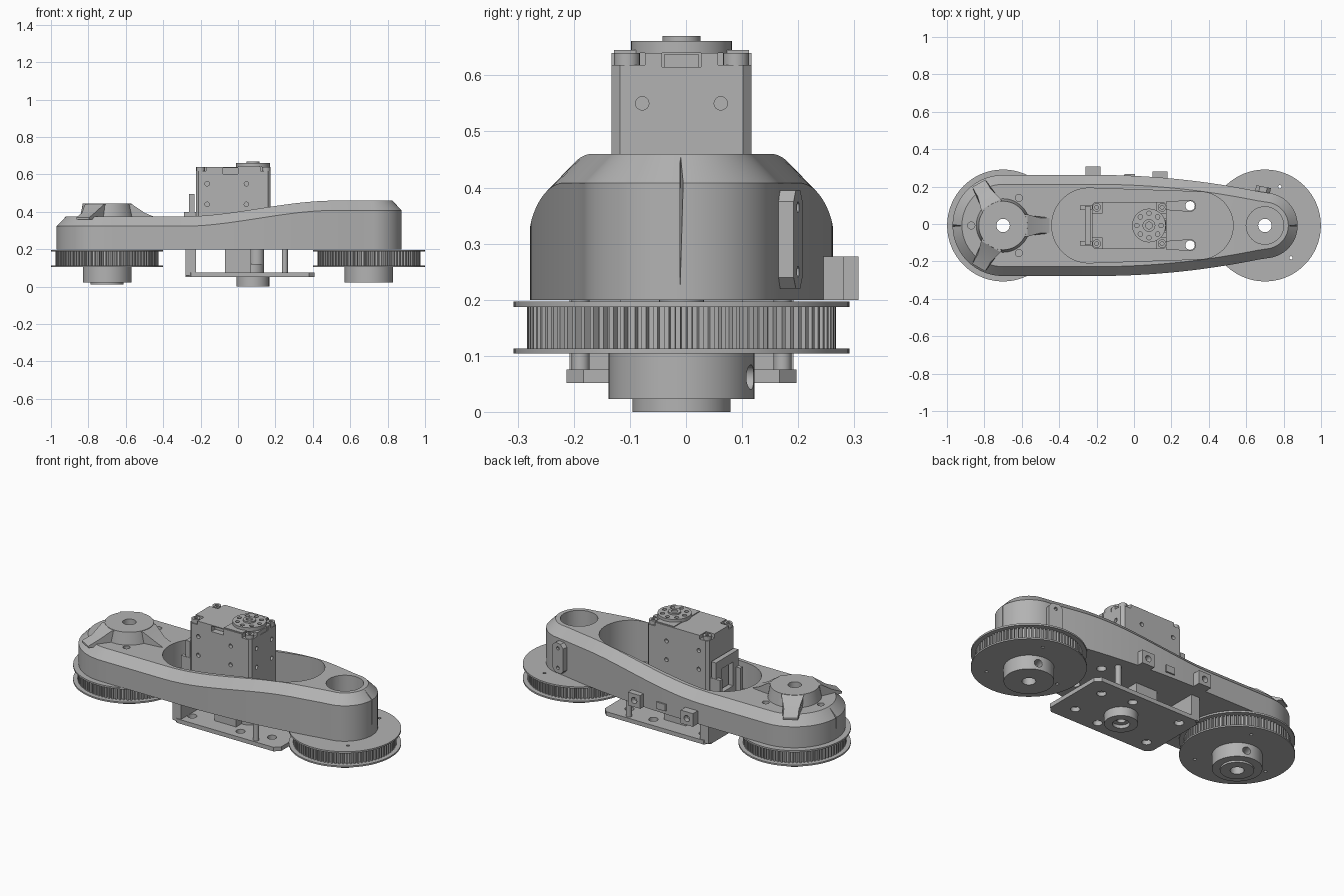
import bpy, bmesh, math
from mathutils import Matrix, Vector

if "Cube" in bpy.data.objects:
    bpy.data.objects.remove(bpy.data.objects["Cube"])

grey = bpy.data.materials.new("machined_grey")
grey.use_nodes = True
grey.diffuse_color = (0.45, 0.45, 0.45, 1)
grey.node_tree.nodes["Principled BSDF"].inputs["Base Color"].default_value = (0.45, 0.45, 0.45, 1)
parts = []
Y_SHIFT = -0.008


def finish(name, bm):
    bmesh.ops.recalc_face_normals(bm, faces=bm.faces)
    mesh = bpy.data.meshes.new(name)
    bm.to_mesh(mesh)
    bm.free()
    mesh.materials.append(grey)
    obj = bpy.data.objects.new(name, mesh)
    bpy.context.collection.objects.link(obj)
    parts.append(obj)
    return obj


def prism(name, pts, z0, z1):
    bm = bmesh.new()
    face = bm.faces.new([bm.verts.new((x, y, z0)) for x, y in pts])
    new = bmesh.ops.extrude_face_region(bm, geom=[face])["geom"]
    bmesh.ops.translate(bm, vec=(0, 0, z1 - z0),
                        verts=[v for v in new if isinstance(v, bmesh.types.BMVert)])
    return finish(name, bm)


def box(name, x0, x1, y0, y1, z0, z1):
    return prism(name, [(x0, y0), (x1, y0), (x1, y1), (x0, y1)], z0, z1)


def chamfered(x0, x1, y0, y1, c):
    return [(x0 + c, y0), (x1 - c, y0), (x1, y0 + c), (x1, y1 - c),
            (x1 - c, y1), (x0 + c, y1), (x0, y1 - c), (x0, y0 + c)]


def arc(x, y, r, a0, a1, n):
    return [(x + r * math.cos(math.radians(a0 + (a1 - a0) * i / n)),
             y + r * math.sin(math.radians(a0 + (a1 - a0) * i / n))) for i in range(n + 1)]


def disc(name, x, y, r, z0, z1, n=32):
    return prism(name, arc(x, y, r, 0, 360, n)[:-1], z0, z1)


def rod(name, centre, direction, r, length, n=24):
    bm = bmesh.new()
    rot = Vector(direction).to_track_quat("Z", "Y").to_matrix().to_4x4()
    bmesh.ops.create_cone(bm, cap_ends=True, segments=n, radius1=r, radius2=r, depth=length,
                          matrix=Matrix.Translation(centre) @ rot)
    return finish(name, bm)


def boolean(obj, tools, operation="DIFFERENCE"):
    for tool in tools:
        mod = obj.modifiers.new("cut", "BOOLEAN")
        mod.operation, mod.solver, mod.object = operation, "EXACT", tool
    bpy.context.view_layer.update()
    deps = bpy.context.evaluated_depsgraph_get()
    result = bpy.data.meshes.new_from_object(obj.evaluated_get(deps))
    obj.modifiers.clear()
    obj.data = result
    for tool in tools:
        parts.remove(tool)
        bpy.data.objects.remove(tool)
    return obj


# Housing: tapered outline, rising top, chamfered rim
def half_width(x):
    return 0.27 - 0.095 * (max(0, x + 0.2) / 0.9) ** 2


def top_z(x):
    t = min(1, max(0, (x + 0.3) / 0.82))
    return 0.375 + 0.085 * t * t * (3 - 2 * t)


upper = arc(-0.7, 0, 0.27, 179, 90, 24)
upper += [(x, half_width(x)) for x in [-0.7 + 1.4 * i / 40 for i in range(1, 40)]]
upper += arc(0.7, 0, 0.175, 84, 1, 24)
bm = bmesh.new()
rows = []
for i, (x, y) in enumerate(upper):
    a, b = Vector(upper[max(i - 1, 0)]), Vector(upper[min(i + 1, len(upper) - 1)])
    d = (b - a).normalized()
    ix, iy = x + d.y * 0.05, max(y - d.x * 0.05, 0.002)
    ring = [(x, y, 0.2), (x, y, top_z(x) - 0.052), (ix, iy, top_z(ix))]
    ring += [(px, -py, pz) for px, py, pz in reversed(ring)]
    rows.append([bm.verts.new(p) for p in ring])
for r, s in zip(rows, rows[1:]):
    for k in range(6):
        bm.faces.new((r[k], r[(k + 1) % 6], s[(k + 1) % 6], s[k]))
bm.faces.new(rows[0])
bm.faces.new(rows[-1])
housing = finish("housing", bm)
pocket = arc(-0.24, 0, 0.2, 90, 270, 32) + arc(0.35, 0, 0.18, -90, 90, 32)
cutters = [prism("pocket", pocket, 0.22, 1), disc("end_pocket", 0.7, 0, 0.1, 0.26, 1, 48)]
for x, y, r in ((0.7, 0, 0.036), (-0.7, 0, 0.036), (0.3, 0.105, 0.025), (0.3, -0.105, 0.025)):
    cutters.append(disc("bore", x, y, r, 0, 1))
for a in (60, 180, 300):
    x, y = arc(-0.7, 0, 0.17, a, a, 1)[0]
    cutters.append(disc("screw_hole", x, y, 0.019, 0.3, 1))
boolean(housing, cutters)

# Bearing boss with three sloping ribs
bm = bmesh.new()
bmesh.ops.create_cone(bm, cap_ends=True, segments=64, radius1=0.148, radius2=0.13, depth=0.095,
                      matrix=Matrix.Translation((-0.7, 0, 0.3975)))
boss = finish("bearing_boss", bm)
boolean(boss, [disc("bore", -0.7, 0, 0.036, 0, 1)])
for a in (0, 120, 240):
    bm = bmesh.new()
    spin = Matrix.Translation((-0.7, 0, 0)) @ Matrix.Rotation(math.radians(a), 4, "Z")
    sides = [[bm.verts.new(spin @ Vector((x, s * w, z))) for x, w, z in
              ((0.08, 0.06, 0.36), (0.08, 0.06, 0.443), (0.13, 0.06, 0.443),
               (0.2, 0.04, 0.395), (0.26, 0.04, 0.37), (0.26, 0.04, 0.36))] for s in (-1, 1)]
    bm.faces.new(sides[0])
    bm.faces.new(sides[1])
    for k in range(6):
        j = (k + 1) % 6
        bm.faces.new((sides[0][k], sides[0][j], sides[1][j], sides[1][k]))
    finish("boss_rib", bm)

# Toothed pulleys with flanges and hubs
for px in (-0.7, 0.7):
    teeth = []
    for i in range(84):
        for step, r in ((0, 0.262), (0.4, 0.262), (0.5, 0.275), (0.9, 0.275)):
            teeth += arc(px, 0, r, (i + step) * 360 / 84, 0, 1)[:1]
    rims = [prism("pulley_teeth", teeth, 0.108, 0.192),
            disc("lower_flange", px, 0, 0.299, 0.104, 0.113, 96),
            disc("upper_flange", px, 0, 0.299, 0.187, 0.197, 96)]
    hub = disc("pulley_hub", px, 0, 0.13, 0.023, 0.108, 64)
    for rim in rims:
        tools = [disc("bore", px, 0, 0.036, -1, 1)]
        for a in (73, 193, 313):
            x, y = arc(px, 0, 0.222, a - 4, 0, 1)[0]
            tools.append(disc("hole", x, y, 0.009, -1, 1, 12))
        boolean(rim, tools)
    boolean(hub, [disc("bore", px, 0, 0.036, -1, 1),
                  rod("set_screw", (px + 0.035, 0.11, 0.062), (0.3, 1, 0), 0.022, 0.08)])
collar = disc("hub_collar", -0.7, 0, 0.0875, 0.012, 0.03, 48)
boolean(collar, [disc("bore", -0.7, 0, 0.036, -1, 1)])

# Servo body, recessed corners, ports and side screw holes
servo = prism("servo_body", chamfered(-0.225, 0.175, -0.125, 0.125, 0.015), 0.2, 0.64)
corners = [(x, y) for x in (-0.2, 0.15) for y in (-0.097, 0.097)]
tools = [box("notch", x - 0.03, x + 0.03, y - 0.032, y + 0.032, 0.618, 0.7) for x, y in corners]
tools += [box("port", -0.08, 0, -0.2, -0.09, 0.602, 0.635),
          box("port", 0.15, 0.2, -0.035, 0.035, 0.615, 0.7)]
for x in (-0.165, 0.045):
    for z in (0.44, 0.55):
        tools += [rod("hole", (x, s * 0.125, z), (0, 1, 0), 0.012, 0.04, 16) for s in (-1, 1)]
for y in (-0.07, 0.07):
    for z in (0.44, 0.55):
        tools.append(rod("hole", (0.175, y, z), (1, 0, 0), 0.012, 0.04, 16))
boolean(servo, tools)
for x, y in corners:
    boolean(disc("servo_screw", x, y, 0.023, 0.61, 0.64, 20),
            [disc("socket", x, y, 0.011, 0.625, 1, 6)])
box("port_plug", 0.14, 0.172, -0.03, 0.03, 0.615, 0.638)
box("servo_cover", 0, 0.118, -0.12, 0.12, 0.63, 0.645)

# Output horn
horn = disc("servo_horn", 0.08, 0, 0.09, 0.64, 0.661, 48)
boolean(horn, [disc("hole", *arc(0.08, 0, 0.065, a, a, 1)[0], 0.012, 0.6, 1, 14)
               for a in range(0, 360, 45)])
boolean(disc("horn_centre", 0.08, 0, 0.034, 0.65, 0.67), [disc("hole", 0.08, 0, 0.018, 0.655, 1)])

# Fork bracket beside the servo and slotted tabs in the pocket
fork = box("fork_bracket", -0.262, -0.232, -0.105, 0.105, 0.21, 0.495)
boolean(fork, [box("slot", -0.4, -0.1, -0.055, 0.055, 0.3, 0.44)])
for s in (-1, 1):
    box("fork_foot", -0.29, -0.225, s * 0.095 - 0.012, s * 0.095 + 0.012, 0.21, 0.4)
    tab = prism("slotted_tab", arc(0.3, s * 0.105, 0.032, -90, 90, 12) +
                [(0.17, s * 0.105 + 0.022), (0.17, s * 0.105 - 0.022)], 0.21, 0.25)
    boolean(tab, [disc("hole", 0.3, s * 0.105, 0.025, 0, 1)])

# Lower mounting plate, posts, core block and shaft
plate = prism("mounting_plate", chamfered(-0.28, 0.41, -0.205, 0.205, 0.03), 0.052, 0.076)
boolean(plate, [disc("hole", x, s * y, 0.025, -1, 1) for s in (-1, 1)
                for x, y in ((0.3, 0.105), (-0.2, 0.13), (0.12, 0.14))])
box("end_wall", -0.28, -0.225, -0.2, 0.2, 0.06, 0.21)
box("core_block", -0.07, 0.07, -0.11, 0.11, 0.07, 0.21)
for s in (-1, 1):
    disc("plate_post", 0.25, s * 0.18, 0.016, 0.07, 0.21, 20)
disc("lower_shaft", 0.1, 0, 0.04, 0.07, 0.21)
disc("shaft_ring", 0.08, 0, 0.06, 0.07, 0.12)
boolean(disc("lower_bearing", 0.08, 0, 0.0875, 0, 0.06, 48),
        [disc("bore", 0.08, 0, 0.045, -1, 0.02), disc("pin", 0.08, 0, 0.022, -1, 0.045)])

# Cable clips, pointer and side plate on the rear wall
for x, y1 in ((-0.22, 0.315), (0.14, 0.29)):
    clip = box("cable_clip", x - 0.04, x + 0.04, y1 - 0.07, y1, 0.2, 0.277)
    boolean(clip, [rod("hole", (x, y1, 0.238), (0, 1, 0), 0.018, 0.06)])
prism("rear_pointer", [(-0.06, 0.255), (0.005, 0.255), (0.005, 0.275), (-0.05, 0.275)], 0.22, 0.26)
side = prism("side_plate", chamfered(-0.04, 0.04, -0.0875, 0.0875, 0.02), -0.015, 0.015)
side.data.transform(Matrix.Translation((0.69, 0.193, 0.3075)) @ Matrix.Rotation(-0.2, 4, "Z")
                    @ Matrix.Rotation(math.pi / 2, 4, "X"))
boolean(side, [rod("hole", (0.693, 0.21, z), (0.2, 1, 0), 0.01, 0.03, 12) for z in (0.25, 0.365)])

# Centre the assembly and smooth the round faces
bpy.ops.object.select_all(action="DESELECT")
for obj in parts:
    obj.data.transform(Matrix.Translation((0, Y_SHIFT, 0)))
    obj.select_set(True)
bpy.context.view_layer.objects.active = housing
bpy.ops.object.shade_smooth_by_angle(angle=math.radians(30))
